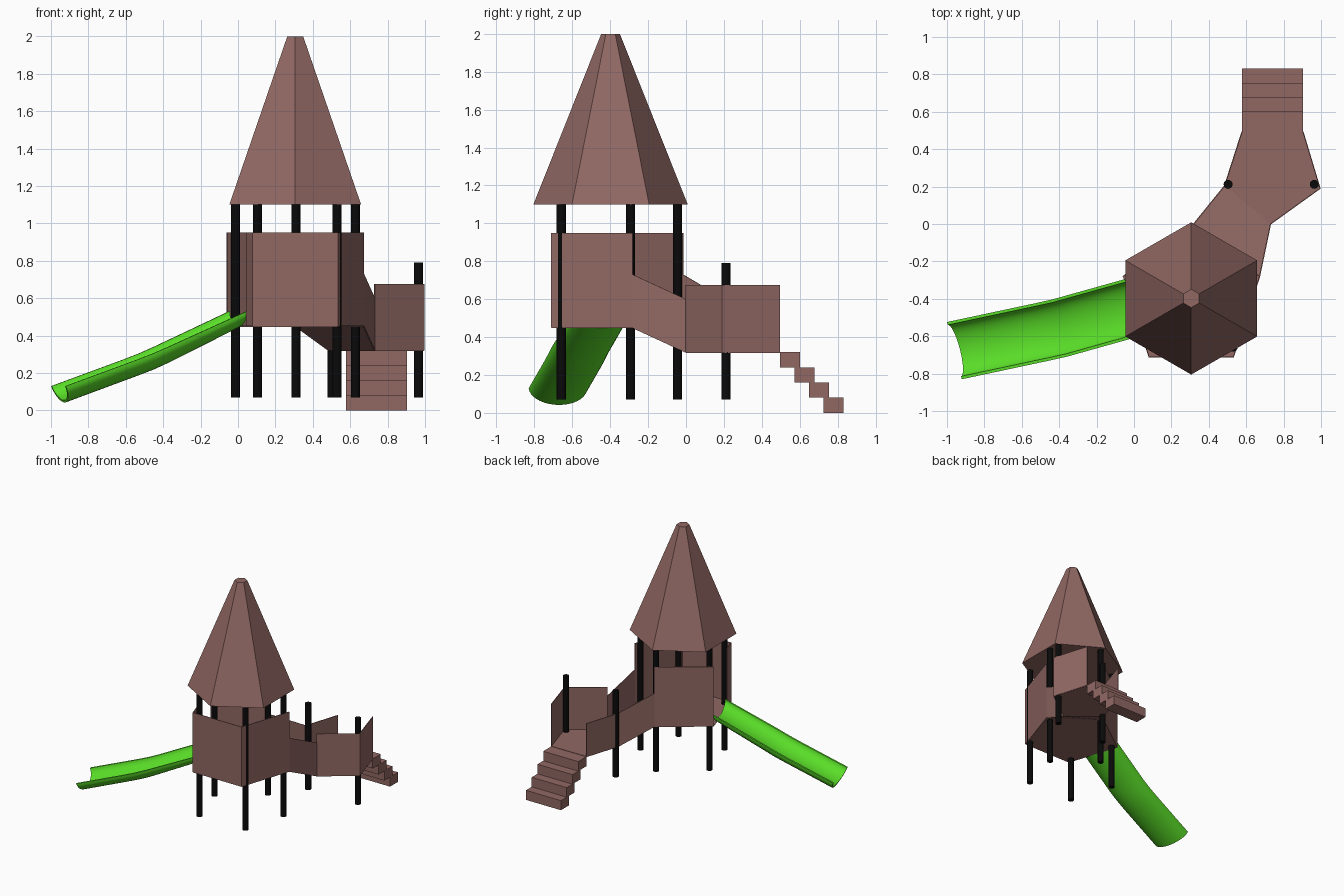
import bpy, bmesh, math
from mathutils import Vector

if "Cube" in bpy.data.objects:
    bpy.data.objects.remove(bpy.data.objects["Cube"])


def material(name, rgb):
    m = bpy.data.materials.new(name)
    m.diffuse_color = (*rgb, 1)
    m.use_nodes = True
    m.node_tree.nodes["Principled BSDF"].inputs["Base Color"].default_value = m.diffuse_color
    return m


BROWN = material("brown wood", (0.285, 0.14, 0.127))
BLACK = material("black post", (0.003, 0.003, 0.003))
GREEN = material("green slide", (0.105, 0.75, 0.022))


def build(name, verts, faces, mat, thickness=0):
    me = bpy.data.meshes.new(name)
    me.from_pydata([tuple(v) for v in verts], [], faces)
    bm = bmesh.new()
    bm.from_mesh(me)
    bmesh.ops.recalc_face_normals(bm, faces=bm.faces)
    bm.to_mesh(me)
    bm.free()
    me.materials.append(mat)
    ob = bpy.data.objects.new(name, me)
    bpy.context.collection.objects.link(ob)
    if thickness:
        s = ob.modifiers.new("thickness", 'SOLIDIFY')
        s.thickness = thickness
        s.offset = 0
    return ob


def smooth(ob, angle=40):
    bpy.ops.object.select_all(action='DESELECT')
    ob.select_set(True)
    bpy.context.view_layer.objects.active = ob
    bpy.ops.object.shade_smooth_by_angle(angle=math.radians(angle))


def floor(name, pts):
    return build(name, pts, [list(range(len(pts)))], BROWN, 0.006)


def wall(name, path, height):
    """Upright panel strip standing on a path of (x, y, z) points."""
    n = len(path)
    verts = list(path) + [(x, y, z + height) for x, y, z in path]
    faces = [(i, i + 1, n + i + 1, n + i) for i in range(n - 1)]
    return build(name, verts, faces, BROWN, 0.006)


def post(name, x, y, z0, z1, r=0.024):
    bpy.ops.mesh.primitive_cylinder_add(vertices=16, radius=r, depth=z1 - z0,
                                        location=(x, y, (z0 + z1) / 2))
    ob = bpy.context.object
    ob.name = name
    ob.data.materials.append(BLACK)
    smooth(ob)


CX, CY = 0.306, -0.4

# Roof: six-sided cone with a small flat top
bpy.ops.mesh.primitive_cone_add(vertices=6, radius1=0.407, radius2=0.049, depth=0.9,
                                location=(CX, CY + 0.002, 1.55))
roof = bpy.context.object
roof.name = "roof"
roof.data.materials.append(BROWN)

# Tower: pentagon deck, walls on the closed sides
DECK = 0.45
pent = [(CX + 0.384 * math.cos(math.radians(90 + 72 * i)),
         CY + 0.384 * math.sin(math.radians(90 + 72 * i)), DECK) for i in range(5)]
back, left, front_l, front_r, right = pent
floor("tower_floor", pent)
wall("tower_back_left_wall", [back, left], 0.5)
jamb = Vector(front_l).lerp(Vector(left), 0.25)
wall("tower_front_wall", [tuple(jamb), front_l, front_r, right], 0.5)

# Tower posts
for i, (x, y) in enumerate([(0.309, -0.044), (-0.013, -0.292), (0.104, -0.658),
                            (0.53, -0.658), (0.627, -0.292)]):
    post(f"tower_post_{i + 1}", x, y, 0.07, 1.1)

# Ramp from the tower down to the landing
LAND = 0.32
land_l, land_r = (0.485, 0.205, LAND), (0.73, 0.0, LAND)
floor("ramp_floor", [back, right, land_r, land_l])
wall("ramp_right_wall", [right, land_r], 0.28)

# Landing with side walls and posts
corner, exit_r, exit_l = (0.995, 0.19, LAND), (0.903, 0.495, LAND), (0.578, 0.495, LAND)
floor("landing_floor", [land_l, land_r, corner, exit_r, exit_l])
wall("landing_right_wall", [land_r, corner, exit_r], 0.355)
wall("left_side_wall", [back, land_l, exit_l], 0.28)
for i, x in enumerate((0.503, 0.964)):
    post(f"landing_post_{i + 1}", x, 0.212, 0.07, 0.79)

# Stairs
for i in range(4):
    bpy.ops.mesh.primitive_cube_add(size=1, location=(0.741, 0.548 + 0.0765 * i, 0.28 - 0.08 * i))
    step = bpy.context.object
    step.name = f"step_{i + 1}"
    step.scale = (0.325, 0.106, 0.08)
    step.data.materials.append(BROWN)

# Slide: trough section swept along (rim centre, sideways, depth direction)
stations = [
    (Vector((0.0, -0.445, 0.53)), Vector((0.31, -0.95, 0)), Vector((0, 0, -0.085))),
    (Vector((-0.40, -0.557, 0.345)), Vector((0.255, -0.967, 0)), Vector((0.036, 0.009, -0.085))),
    (Vector((-0.49, -0.577, 0.305)), Vector((0.25, -0.968, 0)), Vector((0.035, 0.009, -0.087))),
    (Vector((-0.58, -0.596, 0.270)), Vector((0.25, -0.968, 0)), Vector((0.034, 0.008, -0.087))),
    (Vector((-0.96, -0.677, 0.130)), Vector((0.25, -0.968, 0)), Vector((0.034, 0.008, -0.088))),
]
SEG = 18
angles = [math.pi * k / SEG for k in range(SEG + 1)]
section = [(0.158 * math.cos(a), math.sin(a)) for a in angles]
section += [(0.142 * math.cos(a), 0.86 * math.sin(a)) for a in reversed(angles)]
n = len(section)
verts = [c + side * u + down * v for c, side, down in stations for u, v in section]
faces = [(s * n + k, s * n + (k + 1) % n, (s + 1) * n + (k + 1) % n, (s + 1) * n + k)
         for s in range(len(stations) - 1) for k in range(n)]
for base in (0, (len(stations) - 1) * n):  # end caps
    faces += [(base + k, base + k + 1, base + n - 2 - k, base + n - 1 - k) for k in range(SEG)]
smooth(build("slide", verts, faces, GREEN))
